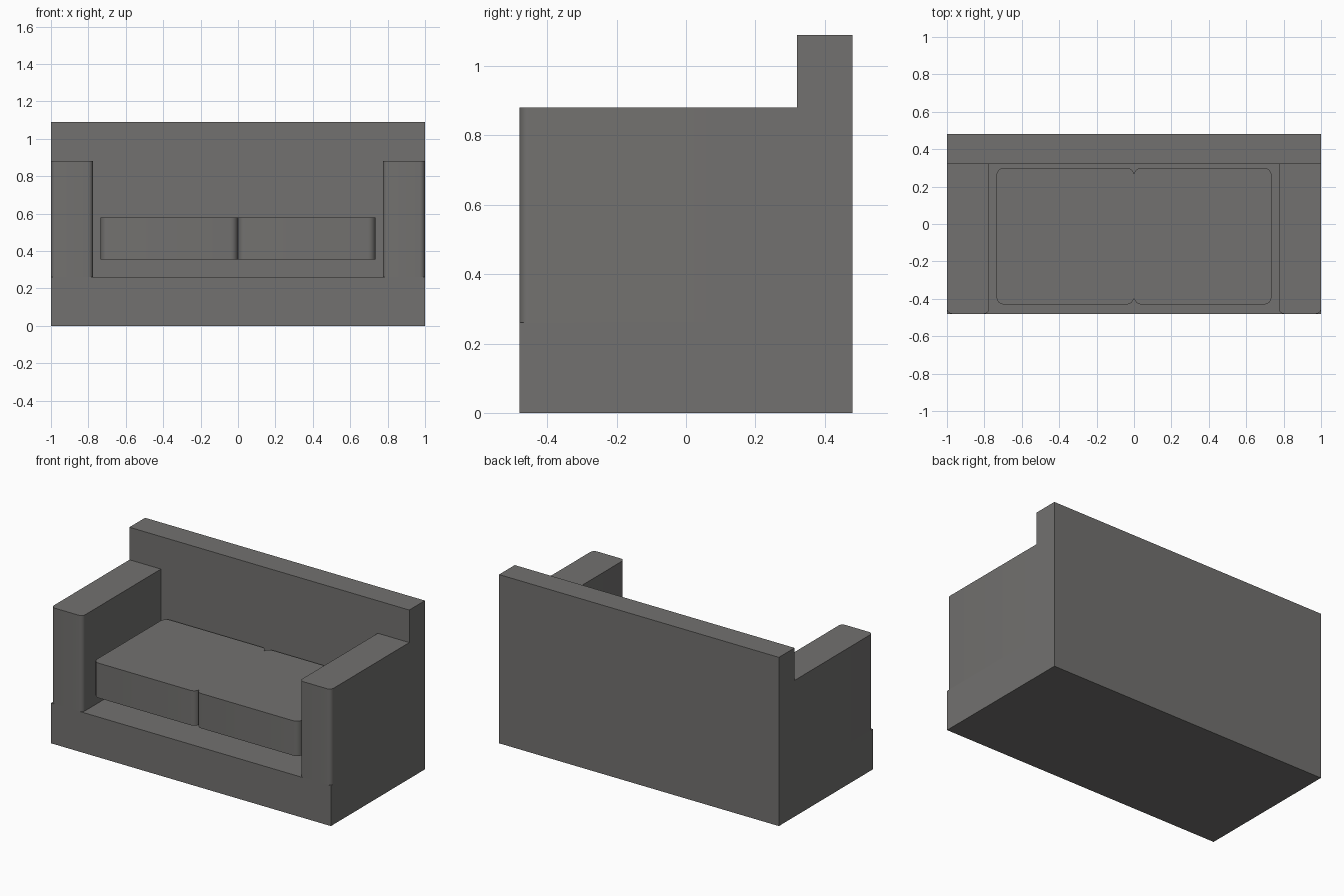
import bpy
import bmesh
import math

default = bpy.data.objects.get("Cube")
if default:
    bpy.data.objects.remove(default, do_unlink=True)

# Upholstery colour
fabric = bpy.data.materials.new("warm_grey_fabric")
fabric.use_nodes = True
COLOUR = (0.17, 0.166, 0.16, 1)
fabric.diffuse_color = COLOUR
shader = next(n for n in fabric.node_tree.nodes if n.type == "BSDF_PRINCIPLED")
shader.inputs["Base Color"].default_value = COLOUR
shader.inputs["Roughness"].default_value = 0.8


def block(name, low, high, radius=0, rounded=lambda point: True):
    """Box between two corners; chosen vertical edges are rounded."""
    bm = bmesh.new()
    bmesh.ops.create_cube(bm, size=1)
    for v in bm.verts:
        v.co = [h if c > 0 else l for c, l, h in zip(v.co, low, high)]
    if radius:
        edges = [e for e in bm.edges
                 if abs(e.verts[0].co.z - e.verts[1].co.z) > radius
                 and rounded(e.verts[0].co)]
        bmesh.ops.bevel(bm, geom=edges, offset=radius, segments=6,
                        profile=0.5, affect="EDGES")
    bmesh.ops.recalc_face_normals(bm, faces=bm.faces)
    mesh = bpy.data.meshes.new(name)
    bm.to_mesh(mesh)
    bm.free()
    mesh.materials.append(fabric)
    obj = bpy.data.objects.new(name, mesh)
    bpy.context.collection.objects.link(obj)
    if radius:
        bpy.ops.object.select_all(action="DESELECT")
        obj.select_set(True)
        bpy.context.view_layer.objects.active = obj
        bpy.ops.object.shade_smooth_by_angle(angle=math.radians(35))
    return obj


FRONT, BACK_FACE, REAR = -0.48, 0.32, 0.48
BASE_TOP = 0.26

# Frame: plinth and full-height backrest
block("base", (-1, FRONT, 0), (1, BACK_FACE, BASE_TOP))
block("backrest", (-1, BACK_FACE, 0), (1, REAR, 1.09))

# Arms with rounded front corners, and seat cushions with four rounded corners
for side, label in ((-1, "right"), (1, "left")):
    x0, x1 = sorted((side * 0.775, side))
    block(label + "_arm", (x0, FRONT, BASE_TOP), (x1, BACK_FACE, 0.88),
          0.028, lambda point: point.y < 0)
    x0, x1 = sorted((0, side * 0.735))
    block(label + "_seat_cushion", (x0, -0.43, 0.355), (x1, 0.30, 0.58), 0.04)
